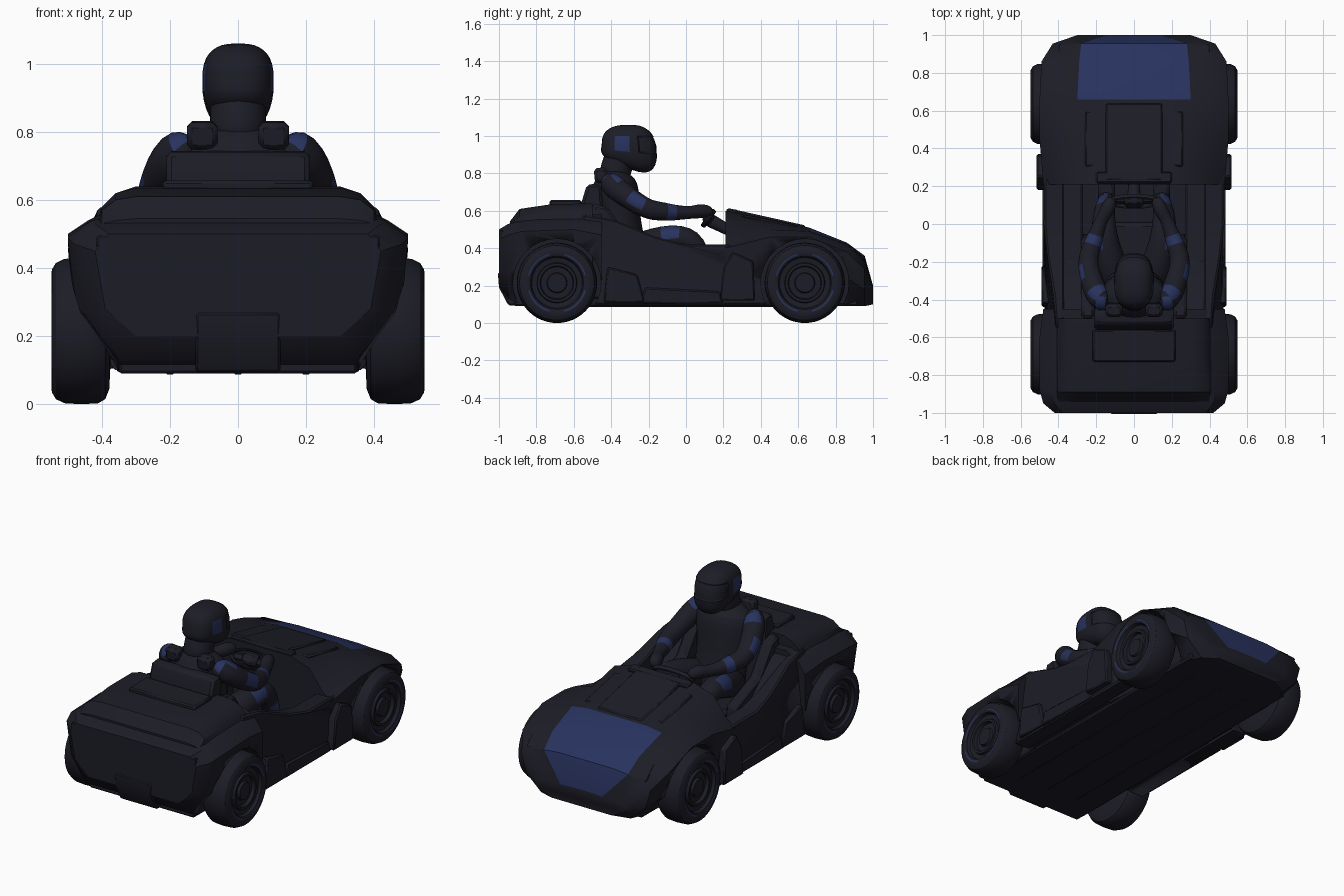
import bpy, bmesh, math
from mathutils import Vector

if "Cube" in bpy.data.objects:
    bpy.data.objects.remove(bpy.data.objects["Cube"])


def material(name, rgb):
    m = bpy.data.materials.new(name)
    m.diffuse_color = (*rgb, 1)
    m.use_nodes = True
    m.node_tree.nodes["Principled BSDF"].inputs["Base Color"].default_value = m.diffuse_color
    return m


DARK = material("charcoal", (0.012, 0.012, 0.020))
BLUE = material("navy blue", (0.021, 0.032, 0.112))


def finish(name, bm, rule=None):
    bmesh.ops.recalc_face_normals(bm, faces=bm.faces)
    if rule:
        for f in bm.faces:
            f.material_index = int(bool(rule(f.calc_center_median(), f.normal)))
    me = bpy.data.meshes.new(name)
    bm.to_mesh(me)
    bm.free()
    me.materials.append(DARK)
    me.materials.append(BLUE)
    ob = bpy.data.objects.new(name, me)
    bpy.context.collection.objects.link(ob)
    return ob


def rings_mesh(name, rings, rule=None, caps=True):
    bm = bmesh.new()
    vs = [[bm.verts.new(p) for p in r] for r in rings]
    n = len(vs[0])
    for a, b in zip(vs, vs[1:]):
        for j in range(n):
            bm.faces.new((a[j], a[(j + 1) % n], b[(j + 1) % n], b[j]))
    if caps:
        bm.faces.new(vs[0])
        bm.faces.new(vs[-1])
    return finish(name, bm, rule)


def loft(name, stations, rule=None):
    # half sections (x, z), mirrored into closed rings along y
    return rings_mesh(name, [[(x, y, z) for x, z in h] + [(-x, y, z) for x, z in reversed(h)]
                             for y, h in stations], rule)


def bevel(ob, w, seg=1):
    m = ob.modifiers.new("bevel", 'BEVEL')
    m.width, m.segments, m.limit_method = w, seg, 'ANGLE'
    return ob


def prism(name, profile, x0, x1, lean=0.0, w=0.008):
    # side profile (y, z) extruded along x, outer side leaning in above the sill
    outer = [(x1 - math.copysign(max(0, z - .42) * lean, x1), y, z) for y, z in profile]
    return bevel(rings_mesh(name, [[(x0, y, z) for y, z in profile], outer]), w)


def box(name, c, s, tilt=0.0, w=0.008):
    h = [v / 2 for v in s]
    ob = rings_mesh(name, [[(x, y, z) for x, y in ((-h[0], -h[1]), (h[0], -h[1]), (h[0], h[1]), (-h[0], h[1]))]
                           for z in (-h[2], h[2])])
    ob.location, ob.rotation_euler.x = c, tilt
    return bevel(ob, w)


def limb(name, pts, rule=None, sx=1.0, sy=1.0, n=14):
    rings, ps = [], [Vector(p[:3]) for p in pts]
    for i, p in enumerate(ps):
        t = (ps[min(i + 1, len(ps) - 1)] - ps[max(i - 1, 0)]).normalized()
        u = Vector((1, 0, 0))
        u = (u - t * u.dot(t)).normalized()
        v = t.cross(u)
        rings.append([p + pts[i][3] * (u * sx * math.cos(a) + v * sy * math.sin(a))
                      for a in (2 * math.pi * k / n for k in range(n))])
    ob = rings_mesh(name, rings, rule)
    m = ob.modifiers.new("smooth", 'SUBSURF')
    m.levels = m.render_levels = 1
    return ob


def lathe(name, profile, centre, n=48, rule=None):
    # profile (x, radius) spun around the wheel axle
    ob = rings_mesh(name, [[(x, r * math.cos(a), r * math.sin(a))
                            for a in (2 * math.pi * k / n for k in range(n))] for x, r in profile], rule)
    ob.location = centre
    return ob


# rear body, rear deck and nose
rear = loft("rear_body", [
    (-1.00, [(.30, .20), (.39, .28), (.42, .45), (.38, .50), (.30, .50)]),
    (-.95, [(.35, .13), (.45, .27), (.48, .47), (.42, .53), (.36, .53)]),
    (-.88, [(.36, .10), (.48, .27), (.50, .49), (.43, .54), (.38, .55)]),
    (-.60, [(.36, .10), (.49, .27), (.50, .50), (.44, .54), (.36, .58)]),
    (-.45, [(.36, .10), (.48, .25), (.48, .47), (.44, .53), (.36, .58)])])
loft("rear_deck", [
    (-.94, [(.40, .50), (.40, .53), (.36, .54), (.30, .545)]),
    (-.89, [(.42, .50), (.40, .57), (.36, .60), (.30, .61)]),
    (-.72, [(.42, .50), (.40, .58), (.36, .62), (.30, .635)]),
    (-.50, [(.43, .48), (.40, .58), (.36, .62), (.30, .64)])])
nose = loft("front_body", [
    (.21, [(.36, .10), (.46, .20), (.48, .40), (.42, .44), (.33, .56), (.20, .60)]),
    (.45, [(.36, .10), (.48, .25), (.50, .46), (.43, .50), (.31, .53), (.20, .555)]),
    (.66, [(.36, .10), (.48, .25), (.50, .46), (.43, .49), (.30, .495), (.20, .51)]),
    (.86, [(.34, .09), (.47, .24), (.49, .38), (.42, .42), (.29, .425), (.20, .43)]),
    (.955, [(.30, .09), (.40, .18), (.43, .29), (.38, .335), (.28, .35), (.18, .36)]),
    (1.0, [(.20, .10), (.28, .14), (.30, .17), (.27, .19), (.14, .195), (.07, .20)])],
    lambda c, n: c.y > .67 and abs(c.x) < .255 and n.z > .1)

# cockpit sides
bodies = [rear, nose]
for s in (-1, 1):
    bodies.append(prism("cockpit_side", [(-.55, .10), (.48, .10), (.48, .42), (0, .42), (-.16, .46),
                                         (-.38, .55), (-.55, .58)], s * .37, s * .475, .4))
    prism("front_side_pod", [(.18, .12), (.37, .12), (.36, .33), (.25, .38), (.20, .30)], s * .44, s * .515)
    prism("rear_side_pod", [(-.44, .11), (-.22, .11), (-.26, .26), (-.42, .30)], s * .44, s * .49)
    prism("side_skirt", [(-.24, .105), (.20, .105), (.18, .17), (-.22, .19)], s * .44, s * .485)
    box("rear_lamp", (s * .36, -.985, .475), (.11, .03, .04), w=.004)
    prism("front_vent", [(.86, .42), (.95, .345), (.95, .33), (.86, .40)], s * .32, s * .40, 0, .004)

# wheels and arch cutters
for label, y in (("rear", -.69), ("front", .635)):
    for s in (-1, 1):
        cutter = lathe(label + "_arch_cutter", [(s * .355, .235), (s * .75, .235)], (0, y, .215), 32)
        cutter.hide_render = True
        cutter.display_type = 'WIRE'
        for b in bodies:
            m = b.modifiers.new("arch", 'BOOLEAN')
            m.operation, m.object, m.solver = 'DIFFERENCE', cutter, 'EXACT'
        lathe(label + "_wheel", [(s * x, r) for x, r in (
            (.375, .10), (.378, .17), (.39, .20), (.41, .212), (.46, .215), (.51, .212), (.535, .20), (.547, .18),
            (.548, .160), (.547, .152), (.543, .142), (.525, .135), (.52, .108), (.535, .104), (.535, .09),
            (.515, .085), (.515, .055), (.53, .05), (.53, .01))], (0, y, .215), 48,
            lambda c, n: .152 < math.hypot(c.y, c.z) < .16 and abs(c.x) > .5
            and abs(math.sin(2 * math.atan2(c.z, c.y))) > .6)

# floor, plate, panels
box("floor", (0, 0, .12), (.70, 1.84, .06))
box("cockpit_floor", (0, -.12, .135), (.76, .68, .06), w=.004)
for x in (-.2, 0, .2):
    box("underbody_rib", (x, 0, .092), (.02, 1.5, .01), w=.002)
prism("rear_diffuser", [(-1.006, .27), (-1.0, .19), (-.95, .095), (-.88, .09), (-.88, .27)], -.125, .125)
box("deck_panel", (0, -.645, .642), (.44, .17, .03))
box("dash_panel", (0, .43, .548), (.30, .42, .04), -.22)
box("dash_hood", (0, .245, .592), (.40, .06, .035), -.15)
for s in (-1, 1):
    box("dash_side_panel", (s * .22, .45, .54), (.08, .30, .02), -.2)

# seat
prism("seat_back", [(-.42, .2), (-.45, .72), (-.47, .745), (-.53, .74), (-.56, .64), (-.53, .2)], -.21, .21, 0, .015)
box("seat_base", (0, -.22, .24), (.44, .46, .16), .05, .02)
for s in (-1, 1):
    prism("seat_bolster", [(-.5, .2), (-.05, .2), (-.08, .36), (-.3, .45), (-.42, .62), (-.5, .64)],
          s * .21, s * .28, 0, .015)
    prism("seat_side_console", [(-.5, .13), (.22, .13), (.22, .30), (-.2, .34), (-.42, .54), (-.5, .56)],
          s * .27, s * .38, 0, .01)
    box("shoulder_pad", (s * .105, -.455, .79), (.09, .07, .08), .1, .015)

# compact steering yoke
bpy.ops.mesh.primitive_torus_add(major_radius=.10, minor_radius=.014, major_segments=32, minor_segments=8,
                                 location=(0, .12, .56), rotation=(math.radians(55), 0, 0))
yoke = bpy.context.object
yoke.name = "steering_yoke"
yoke.scale = (1.25, .5, 1)
yoke.data.materials.append(DARK)
box("steering_spoke", (0, .12, .555), (.22, .04, .02), math.radians(55))
box("steering_hub", (0, .12, .56), (.10, .07, .05), math.radians(55), .015)
limb("steering_column", [(0, .10, .56, .03), (0, .13, .55, .04), (0, .20, .51, .03), (0, .30, .46, .03)])

# driver
limb("torso", [(0, -.30, .28, .12), (0, -.31, .36, .15), (0, -.34, .48, .14), (0, -.36, .60, .15),
               (0, -.375, .70, .165), (0, -.385, .76, .155), (0, -.385, .80, .10), (0, -.385, .82, .06)], None, 1.12, .78)
limb("neck", [(0, -.39, .76, .09), (0, -.375, .82, .085), (0, -.35, .90, .085), (0, -.34, .94, .07)])
for s in (-1, 1):
    limb("arm", [(s * x, y, z, r) for x, y, z, r in (
        (.13, -.41, .76, .045), (.165, -.41, .755, .065), (.20, -.37, .715, .066), (.225, -.30, .665, .06),
        (.245, -.22, .615, .055), (.24, -.17, .60, .054), (.22, -.105, .595, .049), (.205, -.07, .59, .044),
        (.175, .02, .59, .033), (.155, .05, .595, .037), (.135, .09, .60, .04), (.12, .13, .595, .03),
        (.115, .14, .595, .012))],
         lambda c, n: (-.105 < c.y < -.07) or (c.y < -.30 and c.z > .74 and .16 < abs(c.x) < .225)
         or (-.29 < c.y < -.23 and abs(c.x) > .265 and c.z > .62))
    limb("leg", [(s * x, y, z, r) for x, y, z, r in (
        (.09, -.36, .36, .08), (.12, -.22, .41, .088), (.15, -.11, .45, .075), (.16, -.03, .46, .068),
        (.16, .03, .445, .062), (.155, .07, .38, .056), (.15, .11, .28, .05), (.145, .14, .19, .045))],
         lambda c, n: (-.10 < c.y < -.03 and c.z > .45 and abs(c.x) > .17)
         or (.25 < c.z < .37 and c.y > .06 and abs(c.x) > .14))
    box("shoe", (s * .145, .18, .19), (.09, .17, .07), 0, .02)

# helmet: squared-off sphere with chin lowered and recessed visor
bm = bmesh.new()
bmesh.ops.create_uvsphere(bm, u_segments=28, v_segments=18, radius=1)
for v in bm.verts:
    x, y, z = (math.copysign(abs(q) ** .75, q) for q in v.co)
    zz = .95 + z * .11
    if z < 0:
        zz += z * (.02 + .05 * y)
    v.co = (x * .105, -.303 + y * .148 + max(0, -z) * .01 - max(0, z * y) * .03, zz)
bm.normal_update()
visor = [f for f in bm.faces if f.calc_center_median().y > -.25 and .90 < f.calc_center_median().z < 1.0]
bmesh.ops.inset_region(bm, faces=visor, thickness=.006, depth=-.004)
finish("helmet", bm, lambda c, n: abs(c.x) > .085 and -.37 < c.y < -.285 and .92 < c.z < 1.0)

# shading
for ob in bpy.data.objects:
    ob.select_set(ob.type == 'MESH')
bpy.context.view_layer.objects.active = yoke
bpy.ops.object.shade_smooth_by_angle(angle=math.radians(32))
